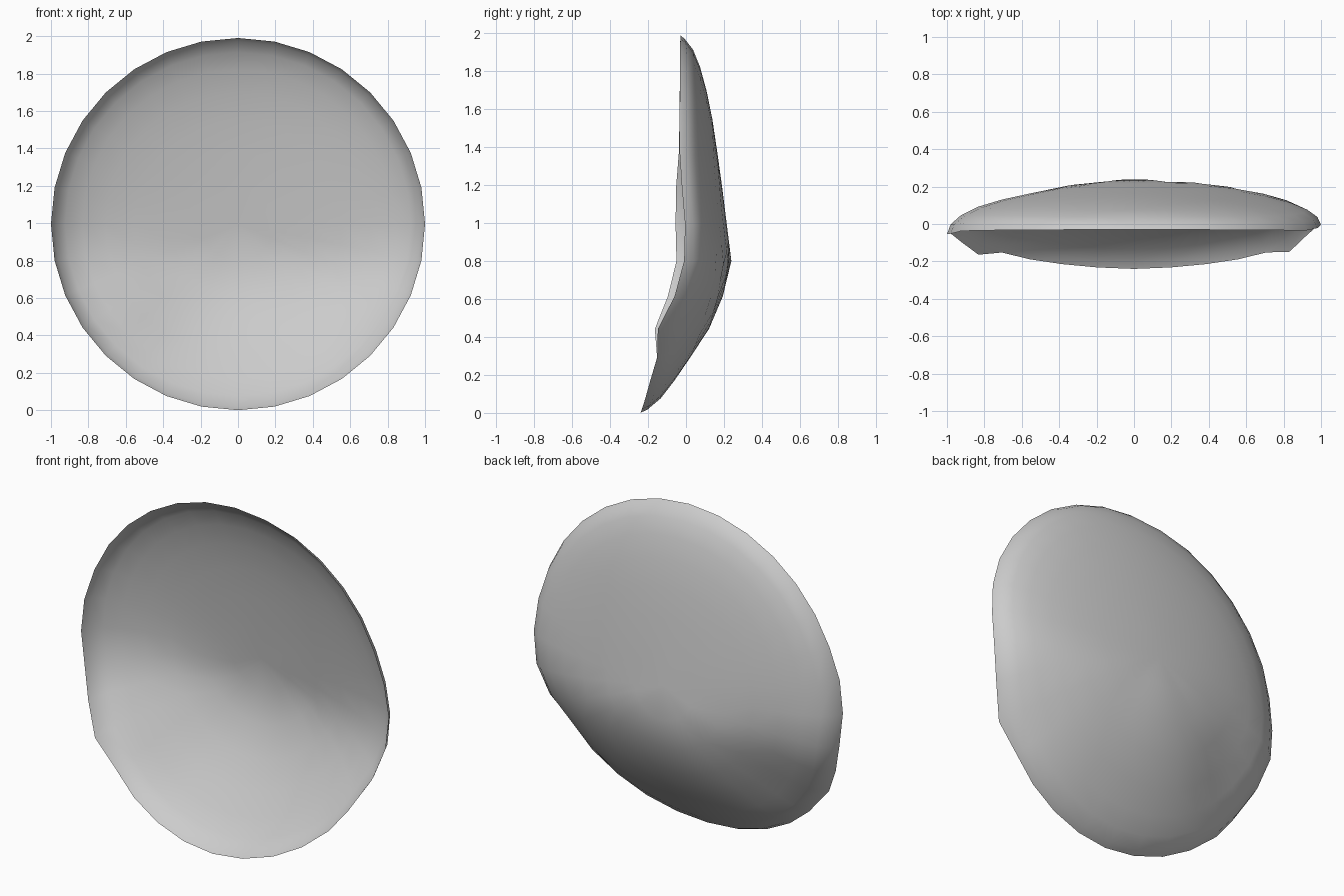
import bpy, bmesh, math

if "Cube" in bpy.data.objects:
    bpy.data.objects.remove(bpy.data.objects["Cube"])

# Profiles as (z, y): centre line of the dish, and its left and right rim
CENTRE = [(0, -.24), (.02, -.2), (.075, -.135), (.165, -.065), (.29, .02), (.43, .115),
          (.6, .19), (.8, .24), (1.0, .215), (1.2, .19), (1.38, .165), (1.55, .14),
          (1.7, .11), (1.83, .075), (1.92, .04), (1.975, 0), (2, -.03)]
LOWER = [(0, -.238), (.02, -.232), (.075, -.215), (.165, -.19), (.29, -.152)]
LEFT = LOWER + [(.43, -.17), (.6, -.10), (.8, -.05), (1.0, -.055), (1.2, -.052), (1.4, -.036), (2, -.03)]
RIGHT = LOWER + [(.43, -.156), (.6, -.065), (.8, -.01), (1.0, -.005), (1.2, -.022), (1.4, -.035), (2, -.03)]


def sample(profile, z):
    for (z0, y0), (z1, y1) in zip(profile, profile[1:]):
        if z <= z1:
            return y0 + (y1 - y0) * (z - z0) / (z1 - z0)
    return profile[-1][1]


def dish_depth(x, z):
    half = math.sqrt(max(1e-9, 1 - (z - 1) ** 2))
    u = max(-1, min(1, x / half))
    rim = sample(LEFT, z) * (1 - u) / 2 + sample(RIGHT, z) * (1 + u) / 2
    bulge = math.sqrt(1 - u * u)
    # soft dents in the lower sides
    dent = .06 * math.exp(-((x + .62) / .28) ** 2 - ((z - .58) / .3) ** 2)
    dent += .015 * math.exp(-((x - .75) / .15) ** 2 - ((z - .45) / .2) ** 2)
    return rim + (sample(CENTRE, z) - rim) * bulge - dent * min(1, bulge * 1.5)


# Thin round dish: rings around a centre point
SEGMENTS, RINGS = 32, 8
bm = bmesh.new()


def add_vert(x, z):
    z = max(0, min(2, z))
    return bm.verts.new((x, dish_depth(x, z), z * .995))


pole = add_vert(0, 1)
rings = []
for k in range(1, RINGS + 1):
    r = math.sin(math.pi / 2 * k / RINGS)
    rings.append([add_vert(r * math.sin(2 * math.pi * i / SEGMENTS),
                           1 + r * math.cos(2 * math.pi * i / SEGMENTS))
                  for i in range(SEGMENTS)])
for i in range(SEGMENTS):
    j = (i + 1) % SEGMENTS
    bm.faces.new((pole, rings[0][i], rings[0][j]))
    for inner, outer in zip(rings, rings[1:]):
        bm.faces.new((inner[i], outer[i], outer[j], inner[j]))
for f in bm.faces:
    f.smooth = True
bm.normal_update()
if sum(f.normal.y for f in bm.faces) < 0:
    bmesh.ops.reverse_faces(bm, faces=bm.faces[:])

mesh = bpy.data.meshes.new("dish_cushion")
bm.to_mesh(mesh)
bm.free()
bpy.context.collection.objects.link(bpy.data.objects.new("dish_cushion", mesh))
